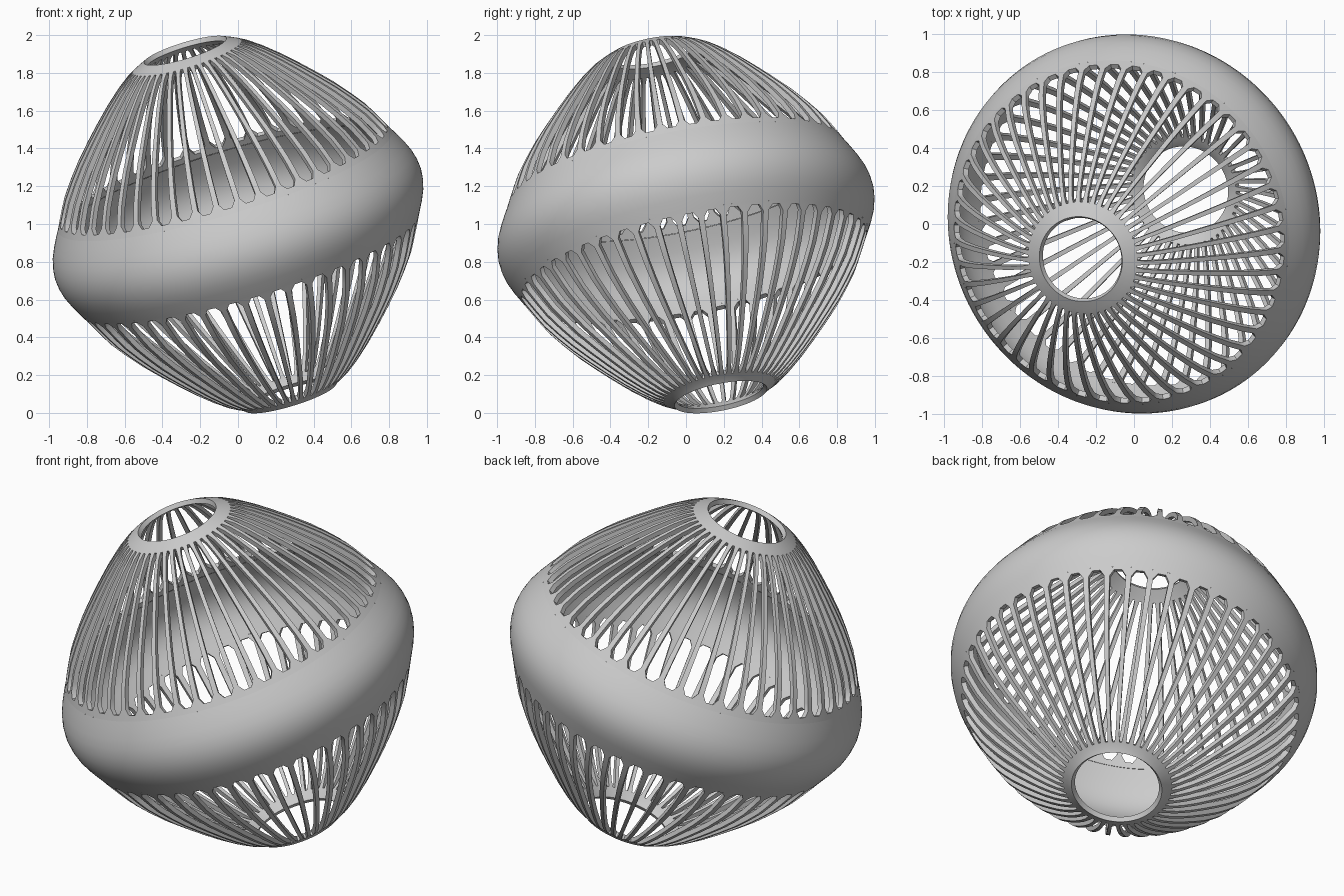
import bpy, bmesh, math
from mathutils import Vector, Matrix

if "Cube" in bpy.data.objects:
    bpy.data.objects.remove(bpy.data.objects["Cube"])

N = 48                      # ribs / slots around the axis
AXIS = Vector((-0.286, -0.189, 0.939)).normalized()
PLACE = Matrix.Translation((0, 0, 1.0)) @ Vector((0, 0, 1)).rotation_difference(AXIS).to_matrix().to_4x4()

# belt profile: (height along axis, radius)
BAND = [(-0.21, 0.940), (-0.15, 0.972), (-0.10, 0.994), (-0.05, 1.007), (0, 1.012), (0.05, 1.007),
        (0.10, 0.994), (0.15, 0.972), (0.20, 0.946), (0.24, 0.923)]
# cage rows: (height, radius, half slot width as part of the pitch)
UPPER_EDGE = [(0.24, 0.923, 0.18), (0.27, 0.908, 0.18), (0.30, 0.893, 0.37)]
LOWER_EDGE = [(0.21, 0.940, 0.18), (0.225, 0.932, 0.18), (0.255, 0.917, 0.37)]
RIBS = [(0.34, 0.872, 0.37), (0.40, 0.838, 0.37), (0.48, 0.780, 0.37), (0.56, 0.716, 0.365),
        (0.64, 0.643, 0.36), (0.72, 0.566, 0.35), (0.80, 0.485, 0.33), (0.87, 0.406, 0.31),
        (0.92, 0.340, 0.28), (0.943, 0.300, 0.15), (0.957, 0.273, 0.15), (0.978, 0.228, 0.15)]
SLOTS = (1, 11)             # row spans left open in a cage


def shell(name, rows, open_span=None, rim=True, thickness=0.028):
    """Revolve the rows, leave slots open, give the sheet a thickness."""
    bm = bmesh.new()
    pitch = 2 * math.pi / N
    grid = []
    for h, r, f in rows:
        ring = []
        for i in range(N):
            for u in (-f, 0.0, f, 0.5):
                a = (i + u) * pitch
                ring.append(bm.verts.new((r * math.cos(a), r * math.sin(a), h)))
        grid.append(ring)
    flip = rows[-1][0] < rows[0][0]
    count = 4 * N
    for k in range(len(rows) - 1):
        for j in range(count):
            if open_span and j % 4 in (0, 1) and open_span[0] <= k <= open_span[1]:
                continue
            n = (j + 1) % count
            quad = [grid[k][j], grid[k][n], grid[k + 1][n], grid[k + 1][j]]
            bm.faces.new(quad[::-1] if flip else quad)
    loose = [v for v in bm.verts if not v.link_faces]
    bmesh.ops.delete(bm, geom=loose, context='VERTS')
    mesh = bpy.data.meshes.new(name)
    bm.to_mesh(mesh)
    bm.free()
    ob = bpy.data.objects.new(name, mesh)
    bpy.context.collection.objects.link(ob)
    ob.matrix_world = PLACE
    mod = ob.modifiers.new("thickness", 'SOLIDIFY')
    mod.thickness = thickness
    mod.offset = -1
    mod.use_rim = rim
    bpy.context.view_layer.objects.active = ob
    ob.select_set(True)
    bpy.ops.object.modifier_apply(modifier=mod.name)
    bpy.ops.object.shade_smooth_by_angle(angle=math.radians(35))
    ob.select_set(False)
    return ob


bpy.ops.object.select_all(action='DESELECT')

# solid bulging belt around the middle
shell("middle_band", [(h, r, 0.25) for h, r in BAND], rim=False)

# slotted cages ending in a flat collar around each opening
shell("upper_cage", UPPER_EDGE + RIBS, SLOTS)
lower = [(-h, r, f) for h, r, f in LOWER_EDGE + RIBS]
lower[-1] = (-0.976, 0.25, 0.15)
shell("lower_cage", lower, SLOTS)
